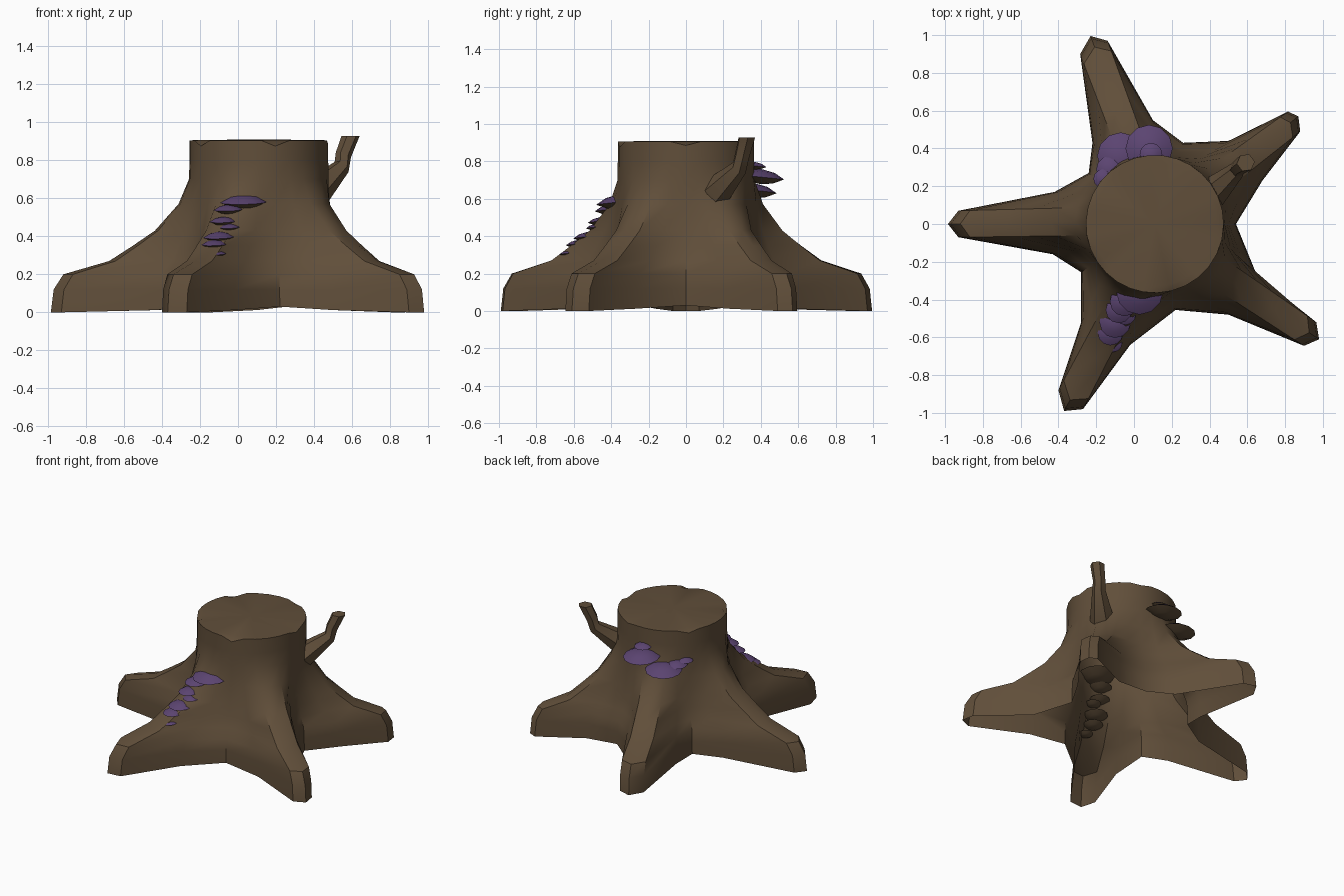
import bpy, bmesh, math
from mathutils import Vector

if "Cube" in bpy.data.objects:
    bpy.data.objects.remove(bpy.data.objects["Cube"])


def material(name, rgb):
    m = bpy.data.materials.new(name)
    m.diffuse_color = (*rgb, 1)
    m.use_nodes = True
    m.node_tree.nodes["Principled BSDF"].inputs["Base Color"].default_value = m.diffuse_color
    return m


bark = material("bark brown", (0.118, 0.077, 0.042))
purple = material("mushroom purple", (0.105, 0.058, 0.165))


def finish(bm, name, mats, angle):
    bm.normal_update()
    mesh = bpy.data.meshes.new(name)
    bm.to_mesh(mesh)
    bm.free()
    ob = bpy.data.objects.new(name, mesh)
    bpy.context.collection.objects.link(ob)
    for m in mats:
        mesh.materials.append(m)
    bpy.ops.object.select_all(action='DESELECT')
    ob.select_set(True)
    bpy.context.view_layer.objects.active = ob
    bpy.ops.object.shade_smooth_by_angle(angle=math.radians(angle))
    return ob


def bridge(bm, low, high):
    n = len(low)
    return [bm.faces.new((low[i], low[(i + 1) % n], high[(i + 1) % n], high[i])) for i in range(n)]


# Stump: ground outline of five roots (side, corner, tip, corner, side, valley), blended up to a circle
outline = [
    (-.42, .17), (-.93, .07), (-.985, 0), (-.93, -.07), (-.43, -.16), (-.28, -.255),
    (-.28, -.52), (-.40, -.88), (-.37, -.99), (-.27, -.98), (-.02, -.64), (.22, -.455),
    (.50, -.48), (.90, -.645), (.98, -.61), (.965, -.52), (.65, -.27), (.54, 0),
    (.68, .23), (.88, .49), (.87, .57), (.815, .595), (.50, .44), (.26, .43),
    (.10, .55), (-.14, .97), (-.23, .995), (-.285, .90), (-.22, .43), (-.24, .27)]
centre, radius = Vector((.11, 0)), .365
valleys = [Vector(outline[i]) - centre for i in (29, 5, 11, 17, 23)]
va = [math.atan2(v.y, v.x) for v in valleys]
levels = [(0, 1), (.12, .98), (.20, .91), (.27, .58), (.35, .41), (.43, .25),
          (.57, .08), (.70, .005), (.80, 0), (.905, 0)]
dips = [.03, .03, .02, .01, .02]

bm = bmesh.new()
rings = []
for z, f in levels:
    ring = []
    for i, p in enumerate(outline):
        root, k = divmod(i, 6)
        a0, a1 = va[root], va[(root + 1) % 5]
        ang = a0 + ((a1 - a0) % (2 * math.pi)) * (k + 1) / 6
        top = centre + radius * Vector((math.cos(ang), math.sin(ang)))
        q = top.lerp(Vector(p), f)
        h = z
        if z == 0:
            h = {5: .03, 0: .012, 4: .012}.get(k, 0)
        elif z > .9 and k == 5:
            h -= dips[root]
        ring.append(bm.verts.new((q.x, q.y, h)))
    rings.append(ring)
for a, b in zip(rings, rings[1:]):
    bridge(bm, a, b)
# Cut top, underside left open
hub = bm.verts.new((centre.x, centre.y, .91))
inner = [bm.verts.new((centre.x + (v.co.x - centre.x) * .9, (v.co.y) * .9, .907)) for v in rings[-1]]
bridge(bm, rings[-1], inner)
for i in range(30):
    bm.faces.new((inner[i], inner[(i + 1) % 30], hub))
finish(bm, "stump", [bark], 40)

# Branch stub: six-sided tapering tube
path = [((.41, .16, .635), .085), ((.545, .285, .765), .045),
        ((.555, .30, .83), .042), ((.592, .325, .927), .048)]
bm = bmesh.new()
rings = []
for i, (p, r) in enumerate(path):
    before, after = Vector(path[max(i - 1, 0)][0]), Vector(path[min(i + 1, 3)][0])
    d = (after - before).normalized()
    if i == 3:
        d = Vector((0, 0, 1))
    side = Vector((-.6, .8, 0))
    side = (side - d * side.dot(d)).normalized()
    up = d.cross(side)
    rings.append([bm.verts.new(Vector(p) + r * (side * math.cos(k * math.pi / 3) + up * math.sin(k * math.pi / 3)))
                  for k in range(6)])
for a, b in zip(rings, rings[1:]):
    bridge(bm, a, b)
bm.faces.new(rings[-1])
finish(bm, "branch_stub", [bark], 30)


# Shelf mushrooms: purple domed cap with brown underside, drooping outwards
def mushroom(name, x, y, z, r, droop=.1):
    bm = bmesh.new()
    out = (Vector((x, y)) - centre).normalized()
    n = 12

    def vert(px, py, pz):
        return bm.verts.new((x + px, y + py, z + pz - droop * (px * out.x + py * out.y)))

    def loop(s, h):
        return [vert(r * s * math.cos(2 * math.pi * k / n), r * s * math.sin(2 * math.pi * k / n), r * h)
                for k in range(n)]

    bottom, under, rim, cap, peak = vert(0, 0, -.3 * r), loop(.5, -.22), loop(1, 0), loop(.6, .24), vert(0, 0, .36 * r)
    lower = bridge(bm, under, rim)
    bridge(bm, rim, cap)
    for i in range(n):
        j = (i + 1) % n
        bm.faces.new((cap[i], cap[j], peak))
        lower.append(bm.faces.new((under[j], under[i], bottom)))
    for f in lower:
        f.material_index = 1
    finish(bm, name, [purple, bark], 40)


front = [(.03, -.355, .58, .125), (-.05, -.41, .54, .078), (-.08, -.455, .478, .07), (-.045, -.48, .447, .055),
         (-.10, -.52, .395, .083), (-.125, -.575, .357, .068), (-.11, -.63, .307, .048)]
back = [(.08, .40, .715, .125), (-.07, .36, .64, .125), (.09, .37, .775, .06),
        (-.13, .29, .67, .07), (-.165, .24, .69, .05)]
for i, m in enumerate(front):
    mushroom(f"front_mushroom_{i + 1}", *m)
for i, m in enumerate(back):
    mushroom(f"back_mushroom_{i + 1}", *m)
